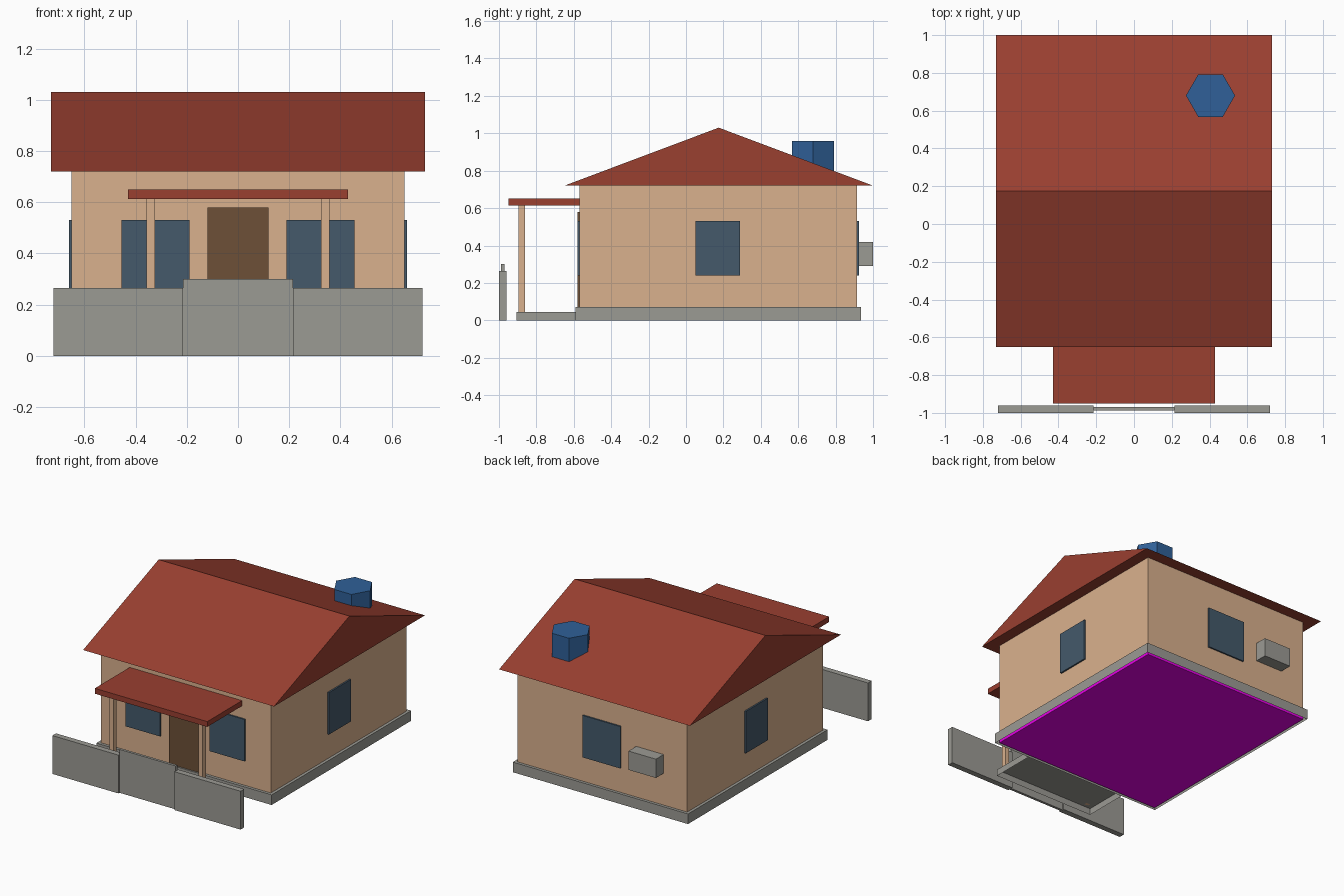
import bpy
import bmesh

cube = bpy.data.objects.get("Cube")
if cube:
    bpy.data.objects.remove(cube, do_unlink=True)


def material(name, rgb):
    m = bpy.data.materials.new(name)
    m.use_nodes = True
    m.diffuse_color = (*rgb, 1)
    bsdf = next(n for n in m.node_tree.nodes if n.type == "BSDF_PRINCIPLED")
    bsdf.inputs["Base Color"].default_value = (*rgb, 1)
    return m


plaster = material("tan plaster", (0.70, 0.44, 0.27))
tile = material("red roof tile", (0.32, 0.05, 0.03))
concrete = material("grey concrete", (0.33, 0.325, 0.296))
glass = material("dark blue glass", (0.058, 0.10, 0.145))
wood = material("brown wood", (0.153, 0.08, 0.039))
plastic = material("blue plastic", (0.029, 0.118, 0.315))
magenta = material("magenta", (0.8, 0.0, 0.8))


def finish(name, bm, mat):
    bmesh.ops.recalc_face_normals(bm, faces=bm.faces[:])
    mesh = bpy.data.meshes.new(name)
    bm.to_mesh(mesh)
    bm.free()
    mesh.materials.append(mat)
    obj = bpy.data.objects.new(name, mesh)
    bpy.context.collection.objects.link(obj)
    return obj


def box(name, mat, xs, ys, zs, open_bottom=False):
    """Box spanning the given (low, high) ranges."""
    bm = bmesh.new()
    bmesh.ops.create_cube(bm, size=1)
    for v in bm.verts:
        v.co = [r[0] if c < 0 else r[1] for c, r in zip(v.co, (xs, ys, zs))]
    if open_bottom:
        under = [f for f in bm.faces if all(v.co.z == min(zs) for v in f.verts)]
        bmesh.ops.delete(bm, geom=under, context="FACES_ONLY")
    return finish(name, bm, mat)


def pair(name, mat, xs, ys, zs):
    """Matching boxes on the left (+x) and right (-x)."""
    box("left_" + name, mat, xs, ys, zs)
    box("right_" + name, mat, (-xs[1], -xs[0]), ys, zs)


# House body, footing and floor core
box("foundation", concrete, (-0.67, 0.67), (-0.59, 0.935), (0, 0.07), open_bottom=True)
box("floor_core", magenta, (-0.65, 0.65), (-0.57, 0.915), (0, 0.065))
box("walls", plaster, (-0.65, 0.65), (-0.57, 0.915), (0.066, 0.721))

# Gable roof: triangular profile extruded along x
bm = bmesh.new()
profile = [(-0.65, 0.72), (1.0, 0.72), (0.175, 1.03)]
gable = bm.faces.new([bm.verts.new((-0.73, y, z)) for y, z in profile])
sweep = bmesh.ops.extrude_face_region(bm, geom=[gable], use_keep_orig=True)
moved = [g for g in sweep["geom"] if isinstance(g, bmesh.types.BMVert)]
bmesh.ops.translate(bm, verts=moved, vec=(1.46, 0, 0))
finish("roof", bm, tile)

# Windows and door
sill = (0.24, 0.53)
pair("front_window", glass, (0.19, 0.455), (-0.58, -0.565), sill)
pair("side_window", glass, (0.645, 0.661), (0.05, 0.29), sill)
box("back_window", glass, (-0.145, 0.145), (0.91, 0.925), sill)
box("door", wood, (-0.12, 0.12), (-0.58, -0.565), (0.07, 0.58))

# Porch
box("porch_slab", concrete, (-0.39, 0.39), (-0.905, -0.59), (0, 0.045), open_bottom=True)
box("porch_roof", tile, (-0.43, 0.43), (-0.95, -0.57), (0.613, 0.65))
pair("porch_post", plaster, (0.325, 0.357), (-0.895, -0.862), (0.045, 0.614))

# Front fence and gate
pair("fence", concrete, (0.215, 0.72), (-1.0, -0.96), (0, 0.265))
box("gate", concrete, (-0.215, 0.215), (-0.988, -0.97), (0, 0.30))

# Air conditioner on the back wall
box("air_conditioner", concrete, (-0.47, -0.26), (0.91, 1.0), (0.29, 0.42))

# Six-sided water tank on the roof
bm = bmesh.new()
bmesh.ops.create_cone(bm, cap_ends=True, segments=6, radius1=0.13, radius2=0.13, depth=0.2)
# Put two corners on the x axis
if not any(abs(v.co.y) < 1e-4 for v in bm.verts):
    for v in bm.verts:
        v.co.x, v.co.y = v.co.y, -v.co.x
bmesh.ops.translate(bm, verts=bm.verts[:], vec=(0.405, 0.68, 0.86))
finish("water_tank", bm, plastic)
